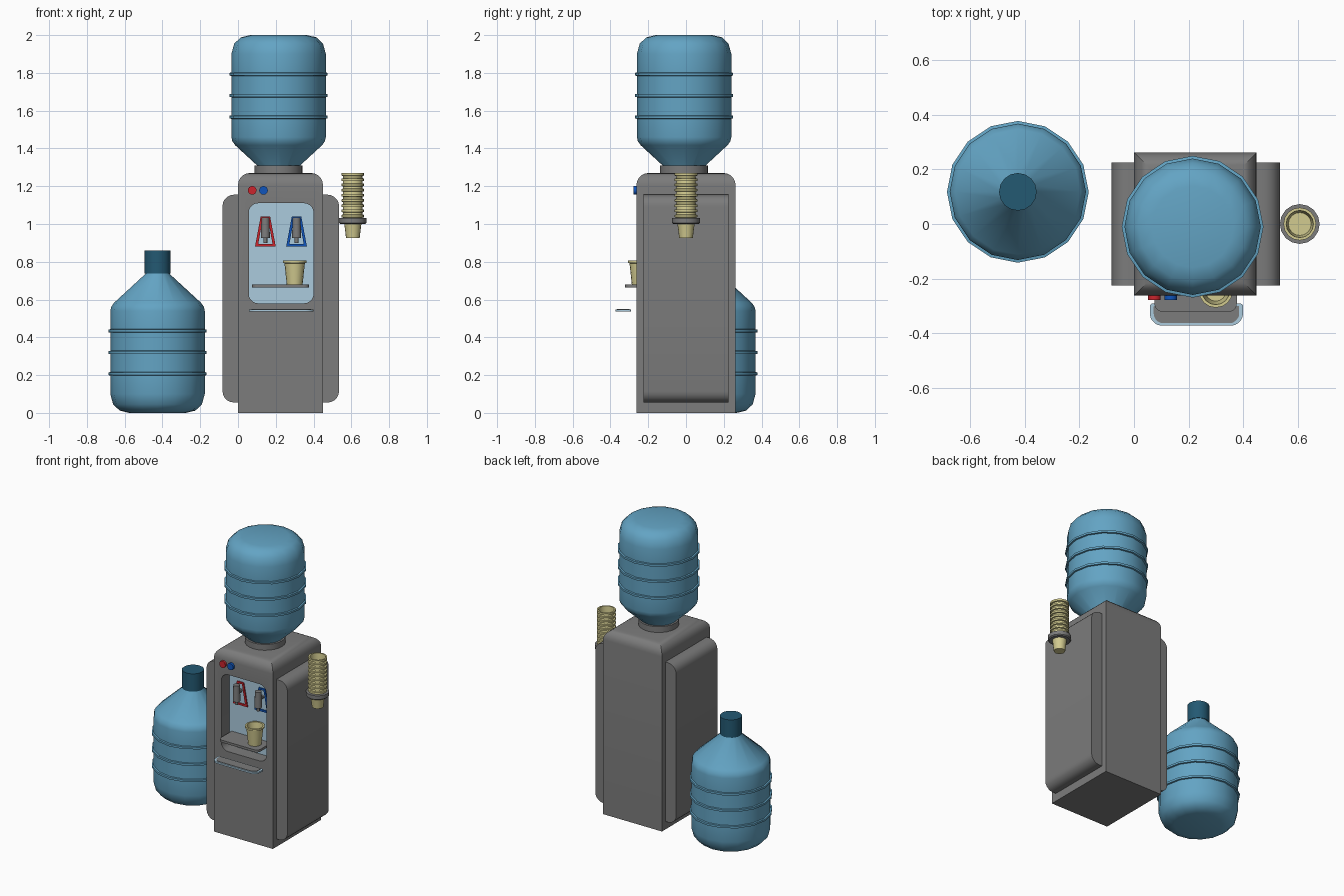
import bpy, bmesh, math
from mathutils import Vector

if "Cube" in bpy.data.objects:
    bpy.data.objects.remove(bpy.data.objects["Cube"])


def material(name, r, g, b):
    m = bpy.data.materials.new(name)
    m.diffuse_color = (r, g, b, 1)
    m.use_nodes = True
    m.node_tree.nodes["Principled BSDF"].inputs["Base Color"].default_value = m.diffuse_color
    return m


GREY = material("grey plastic", 0.2, 0.2, 0.2)
BOTTLE = material("bottle blue", 0.125, 0.37, 0.55)
CAP = material("dark teal", 0.017, 0.1, 0.17)
PALE = material("pale blue", 0.41, 0.6, 0.73)
CUP = material("cream", 0.65, 0.6, 0.28)
RED = material("hot red", 0.6, 0.018, 0.026)
BLUE = material("cold blue", 0.005, 0.09, 0.5)


def shade(ob, angle=35):
    bpy.ops.object.select_all(action='DESELECT')
    ob.select_set(True)
    bpy.context.view_layer.objects.active = ob
    bpy.ops.object.shade_smooth_by_angle(angle=math.radians(angle))


def finish(bm, name, mat, angle=35):
    bmesh.ops.recalc_face_normals(bm, faces=bm.faces)
    me = bpy.data.meshes.new(name)
    bm.to_mesh(me)
    bm.free()
    me.materials.append(mat)
    ob = bpy.data.objects.new(name, me)
    bpy.context.collection.objects.link(ob)
    shade(ob, angle)
    return ob


def lathe(name, profile, x, y, mat, sides=16, angle=35):
    """Spin (radius, z) points around a vertical axis."""
    bm = bmesh.new()
    vs = [bm.verts.new((x + r, y, z)) for r, z in profile]
    es = [bm.edges.new(p) for p in zip(vs, vs[1:])]
    bmesh.ops.spin(bm, geom=vs + es, cent=(x, y, 0), axis=(0, 0, 1),
                   angle=2 * math.pi, steps=sides, use_merge=False)
    bmesh.ops.remove_doubles(bm, verts=bm.verts, dist=1e-5)
    return finish(bm, name, mat, angle)


def prism(name, outlines, axis, a, b, mat):
    """Extrude outlines: axis 'y' takes (x, z) points, axis 'z' takes (x, y)."""
    bm = bmesh.new()
    for pts in outlines:
        place = (lambda p, t: (p[0], t, p[1])) if axis == 'y' else (lambda p, t: (p[0], p[1], t))
        lo = [bm.verts.new(place(p, a)) for p in pts]
        hi = [bm.verts.new(place(p, b)) for p in pts]
        bm.faces.new(lo)
        bm.faces.new(hi)
        for i in range(len(pts)):
            j = (i + 1) % len(pts)
            bm.faces.new((lo[i], lo[j], hi[j], hi[i]))
    return finish(bm, name, mat)


def rounded(x0, y0, x1, y1, radii, seg=5):
    """Rectangle with corner radii, from lower left, counter-clockwise."""
    pts = []
    corners = [(x0, y0, 1, 1, 180), (x1, y0, -1, 1, 270), (x1, y1, -1, -1, 0), (x0, y1, 1, -1, 90)]
    for (cx, cy, sx, sy, start), r in zip(corners, radii):
        if r == 0:
            pts.append((cx, cy))
            continue
        for k in range(seg + 1):
            t = math.radians(start + 90 * k / seg)
            pts.append((cx + sx * r + r * math.cos(t), cy + sy * r + r * math.sin(t)))
    return pts


def circle(cx, cy, r, n=16):
    return [(cx + r * math.cos(2 * math.pi * i / n), cy + r * math.sin(2 * math.pi * i / n)) for i in range(n)]


# Cabinet: box with rounded top edges and a recess cut into the front
bm = bmesh.new()
bmesh.ops.create_cube(bm, size=1)
for v in bm.verts:
    v.co = Vector((0.225 + v.co.x * 0.45, v.co.y * 0.525, 0.635 + v.co.z * 1.27))
top = [e for e in bm.edges if all(v.co.z > 1 for v in e.verts)]
bmesh.ops.bevel(bm, geom=top, offset=0.065, segments=5, profile=0.5, affect='EDGES')
cabinet = finish(bm, "cabinet", GREY)
recess = rounded(0.057, 0.58, 0.4, 1.11, [0.05] * 4)
cutter = prism("recess_cutter", [recess], 'y', -0.4, -0.17, GREY)
cutter.hide_render = True
mod = cabinet.modifiers.new("recess", 'BOOLEAN')
mod.object = cutter
mod.operation = 'DIFFERENCE'
mod.solver = 'EXACT'
bpy.context.view_layer.objects.active = cabinet
bpy.ops.object.modifier_apply(modifier="recess")
bpy.data.objects.remove(cutter)
shade(cabinet)
prism("recess_back", [recess], 'y', -0.176, -0.169, PALE)

# Side panels with rounded outer edges
prism("left_panel", [rounded(-0.082, 0.055, 0.0, 1.155, [0.06, 0, 0, 0.06])], 'y', -0.225, 0.225, GREY)
prism("right_panel", [rounded(0.45, 0.055, 0.535, 1.155, [0, 0.06, 0.06, 0])], 'y', -0.225, 0.225, GREY)

# Collar under the upper bottle
lathe("collar", [(0, 1.26), (0.127, 1.26), (0.127, 1.31), (0, 1.31)], 0.215, -0.01, GREY, 24)


# Bottles: the same shape, standing and upside down
def bottle(name, x, y, flip):
    def z(pts):
        return [(r, 2 - h if flip else h) for r, h in pts]
    body = [(0, 0), (0.15, 0), (0.2, 0.012), (0.235, 0.045), (0.25, 0.1)]
    for h in (0.207, 0.32, 0.434):
        body += [(0.25, h - 0.009), (0.26, h - 0.007), (0.26, h + 0.007), (0.25, h + 0.009)]
    body += [(0.25, 0.54), (0.245, 0.562), (0.23, 0.583), (0.065, 0.735), (0.06, 0.76), (0, 0.76)]
    lathe(name, z(body), x, y, BOTTLE, 16, 40)
    lathe(name + "_cap", z([(0, 0.737), (0.069, 0.737), (0.069, 0.86), (0, 0.86)]), x, y, CAP)


bottle("upper_bottle", 0.215, -0.01, True)
bottle("spare_bottle", -0.426, 0.118, False)

# Buttons, taps and their coloured frames
for label, mat, bx, tx in (("hot", RED, 0.075, 0.145), ("cold", BLUE, 0.135, 0.31)):
    prism(label + "_button", [circle(bx, 1.178, 0.023)], 'y', -0.278, -0.255, mat)
    outer = [(tx + dx, h) for dx, h in ((-0.055, 0.88), (0.055, 0.88), (0.025, 1.04), (-0.025, 1.04))]
    inner = [(tx + dx, h) for dx, h in ((-0.038, 0.893), (0.038, 0.893), (0.014, 1.028), (-0.014, 1.028))]
    bars = [[outer[i], outer[(i + 1) % 4], inner[(i + 1) % 4], inner[i]] for i in range(4)]
    prism(label + "_tap_frame", bars, 'y', -0.184, -0.175, mat)
    lathe(label + "_tap", [(0, 0.9), (0.01, 0.9), (0.01, 0.925), (0.024, 0.925), (0.021, 1.035), (0, 1.035)],
          tx, -0.222, GREY, 12)
    prism(label + "_tap_stem", [circle(tx, 0.98, 0.012, 8)], 'y', -0.215, -0.17, GREY)

# Shelf in the recess, and the drip tray in front
prism("shelf", [rounded(0.075, -0.322, 0.377, -0.172, [0.03, 0.03, 0, 0])], 'z', 0.664, 0.68, GREY)
prism("drip_tray", [rounded(0.058, -0.373, 0.4, -0.292, [0.045, 0.045, 0.01, 0.01])], 'z', 0.537, 0.548, PALE)
prism("drip_tray_grille", [rounded(0.072, -0.364, 0.386, -0.3, [0.037, 0.037, 0.005, 0.005])],
      'z', 0.545, 0.551, GREY)

# Single cup on the shelf
b = 0.68
lathe("cup", [(0, b), (0.042, b), (0.054, b + 0.112), (0.062, b + 0.114), (0.062, b + 0.126),
              (0.051, b + 0.126), (0.038, b + 0.01), (0, b + 0.01)], 0.3, -0.245, CUP)

# Stack of cups held by a ring on the side
stack = [(0, 0.925), (0.036, 0.925), (0.047, 1.015)]
for i in range(9):
    h = 1.038 + i * 0.0275
    stack += [(0.051, h - 0.004), (0.06, h - 0.002), (0.06, h + 0.01), (0.052, h + 0.012)]
stack[-1] = (0.05, 1.27)
stack[-2] = (0.06, 1.27)
stack += [(0.042, 1.16), (0, 1.16)]
lathe("cup_stack", stack, 0.608, 0, CUP)
lathe("cup_holder", [(0.045, 1.0), (0.066, 1.0), (0.073, 1.006), (0.073, 1.032), (0.045, 1.032), (0.045, 1.0)],
      0.608, 0, GREY)
